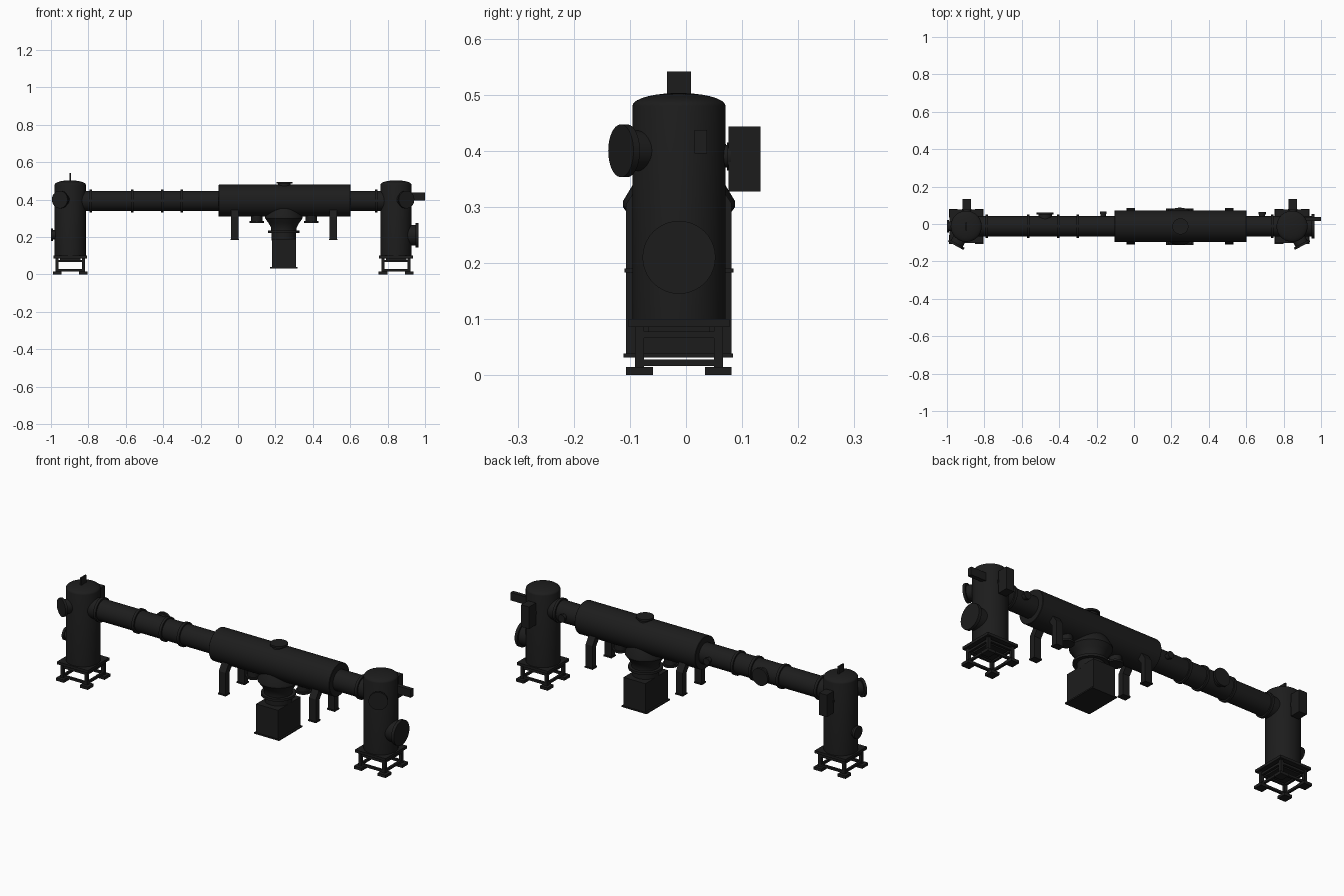
import bpy, bmesh, math
from mathutils import Vector

if "Cube" in bpy.data.objects:
    bpy.data.objects.remove(bpy.data.objects["Cube"])

YC, ZC = -0.0125, 0.393      # shared axis of the tube and towers
black = bpy.data.materials.new("black_paint")
black.diffuse_color = (0.012, 0.012, 0.012, 1)
black.use_nodes = True
black.node_tree.nodes["Principled BSDF"].inputs["Base Color"].default_value = black.diffuse_color


def finish(name, bm, smooth=True):
    bmesh.ops.recalc_face_normals(bm, faces=bm.faces)
    me = bpy.data.meshes.new(name)
    bm.to_mesh(me)
    bm.free()
    ob = bpy.data.objects.new(name, me)
    bpy.context.collection.objects.link(ob)
    me.materials.append(black)
    if smooth:
        bpy.ops.object.select_all(action='DESELECT')
        ob.select_set(True)
        bpy.context.view_layer.objects.active = ob
        bpy.ops.object.shade_smooth_by_angle(angle=math.radians(35))
    return ob


def box(name, x0, x1, y0, y1, z0, z1):
    bm = bmesh.new()
    bmesh.ops.create_cube(bm, size=1)
    for v in bm.verts:
        v.co = ((x0 + x1) / 2 + v.co.x * (x1 - x0),
                (y0 + y1) / 2 + v.co.y * (y1 - y0),
                (z0 + z1) / 2 + v.co.z * (z1 - z0))
    return finish(name, bm, False)


def lathe(name, origin, axis, profile, n=48):
    """Revolve (radius, distance) pairs around an axis, with closed ends."""
    bm = bmesh.new()
    q = Vector((0, 0, 1)).rotation_difference(Vector(axis).normalized())
    rings = []
    for r, h in profile:
        rings.append([bm.verts.new(Vector(origin) + q @ Vector(
            (r * math.cos(2 * math.pi * i / n), r * math.sin(2 * math.pi * i / n), h)))
            for i in range(n)])
    for a, b in zip(rings, rings[1:]):
        for i in range(n):
            bm.faces.new((a[i], a[(i + 1) % n], b[(i + 1) % n], b[i]))
    bm.faces.new(rings[0])
    bm.faces.new(rings[-1])
    return finish(name, bm)


def port(name, origin, axis, r_neck, r_flange, length, thick):
    lathe(name, origin, axis, [(r_neck, 0), (r_neck, length - thick),
                               (r_flange, length - thick), (r_flange, length)], 40)


def extrude_x(name, pts, x0, x1):
    bm = bmesh.new()
    f = bm.faces.new([bm.verts.new((x0, y, z)) for y, z in pts])
    ext = bmesh.ops.extrude_face_region(bm, geom=[f], use_keep_orig=True)
    for v in ext["geom"]:
        if isinstance(v, bmesh.types.BMVert):
            v.co.x = x1
    return finish(name, bm, False)


# End towers with domed tops, stands and side ports
R = 0.083
for side, xc, s in (("left", -0.897, -1), ("right", 0.845, 1)):
    dome = [(R * math.cos(a), 0.48 + 0.023 * math.sin(a))
            for a in [math.radians(d) for d in range(0, 90, 12)]]
    lathe(side + "_tower", (xc, YC, 0), (0, 0, 1), [(R, 0.09)] + dome + [(0.004, 0.503)], 64)
    # stand: top plate, base tray, rails, legs and feet
    h = 0.09
    box(side + "_stand_plate", xc - h, xc + h, YC - h, YC + h, 0.086, 0.1)
    box(side + "_stand_centre", xc - 0.055, xc + 0.055, YC - 0.055, YC + 0.055, 0.066, 0.088)
    for t in (-1, 1):
        for z0, z1 in ((0.016, 0.028), (0.066, 0.078)):
            y, x = YC + t * 0.07, xc + t * 0.07
            box(side + "_stand_rail", xc - 0.07, xc + 0.07, y - 0.006, y + 0.006, z0, z1)
            box(side + "_stand_rail", x - 0.006, x + 0.006, YC - 0.07, YC + 0.07, z0, z1)
        for u in (-1, 1):
            x, y = xc + t * 0.07, YC + u * 0.07
            box(side + "_stand_leg", x - 0.008, x + 0.008, y - 0.008, y + 0.008, 0.01, 0.09)
            box(side + "_stand_foot", x - 0.023, x + 0.023, y - 0.024, y + 0.024, 0, 0.015)
    # slanted viewing port on the front outer side
    d = Vector((s * 0.48, -0.88, 0)).normalized()
    port(side + "_slanted_port", Vector((xc, YC, 0.4)) + d * 0.06, d, 0.036, 0.047, 0.058, 0.013)
    # rear control box
    xb = xc + 0.003
    box(side + "_rear_box", xb - 0.023, xb + 0.023, 0.076, 0.133, 0.327, 0.443)
    port(side + "_rear_nozzle", (xb, 0.04, 0.39), (0, 1, 0), 0.02, 0.025, 0.04, 0.007)

port("left_end_port", (-0.96, YC, 0.212), (-1, 0, 0), 0.026, 0.033, 0.04, 0.012)
port("right_end_port", (0.89, YC, 0.21), (1, 0, 0), 0.055, 0.065, 0.076, 0.016)
box("right_end_bracket", 0.91, 1.0, 0.015, 0.037, 0.395, 0.437)
box("left_lifting_lug", -0.9, -0.892, -0.034, 0.009, 0.495, 0.541)

# Long tube with flange rings, and the wider vessel in the middle
lathe("long_tube", (-0.85, YC, ZC), (1, 0, 0), [(0.054, 0), (0.054, 1.65)])
for x in (-0.788, -0.565, -0.405, -0.3, 0.74):
    lathe("tube_flange", (x - 0.007, YC, ZC), (1, 0, 0), [(0.062, 0), (0.062, 0.014)])
lathe("main_vessel", (-0.104, YC, 0.395), (1, 0, 0),
      [(0.083, 0), (0.085, 0.002), (0.085, 0.704), (0.083, 0.706)], 64)

# Rear ports along the tube
for x, r, y in ((-0.475, 0.045, 0.062), (-0.165, 0.018, 0.066), (0.685, 0.02, 0.064)):
    port("tube_rear_port", (x, 0, ZC), (0, 1, 0), r * 0.8, r, y, 0.012)

# Vessel top flange, bottom funnel and pump box
port("vessel_top_flange", (0.248, YC, 0.46), (0, 0, 1), 0.034, 0.043, 0.035, 0.01)
lathe("bottom_funnel", (0.245, YC, 0), (0, 0, 1),
      [(0.065, 0.18), (0.065, 0.222), (0.084, 0.222), (0.084, 0.235), (0.068, 0.235),
       (0.068, 0.25), (0.082, 0.275), (0.1, 0.3), (0.1, 0.31), (0.07, 0.36)])
box("pump_box", 0.181, 0.309, -0.107, 0.081, 0.038, 0.19)
box("pump_box_base", 0.172, 0.318, -0.111, 0.084, 0.032, 0.039)

# Short nozzles beneath the vessel
for x in (0.1, 0.392):
    port("bottom_nozzle", (x, YC, 0.34), (0, 0, -1), 0.03, 0.038, 0.064, 0.01)

# Bent side legs with foot plates
for x in (-0.018, 0.51):
    for t in (-1, 1):
        pts = [(0.063, 0.185), (0.094, 0.185), (0.094, 0.306), (0.078, 0.33),
               (0.045, 0.375), (0.03, 0.34), (0.063, 0.295)]
        extrude_x("bent_leg", [(YC + t * y, z) for y, z in pts], x - 0.02, x + 0.02)
        y = YC + t * 0.0785
        box("bent_leg_foot", x - 0.023, x + 0.023, y - 0.019, y + 0.019, 0.183, 0.19)
